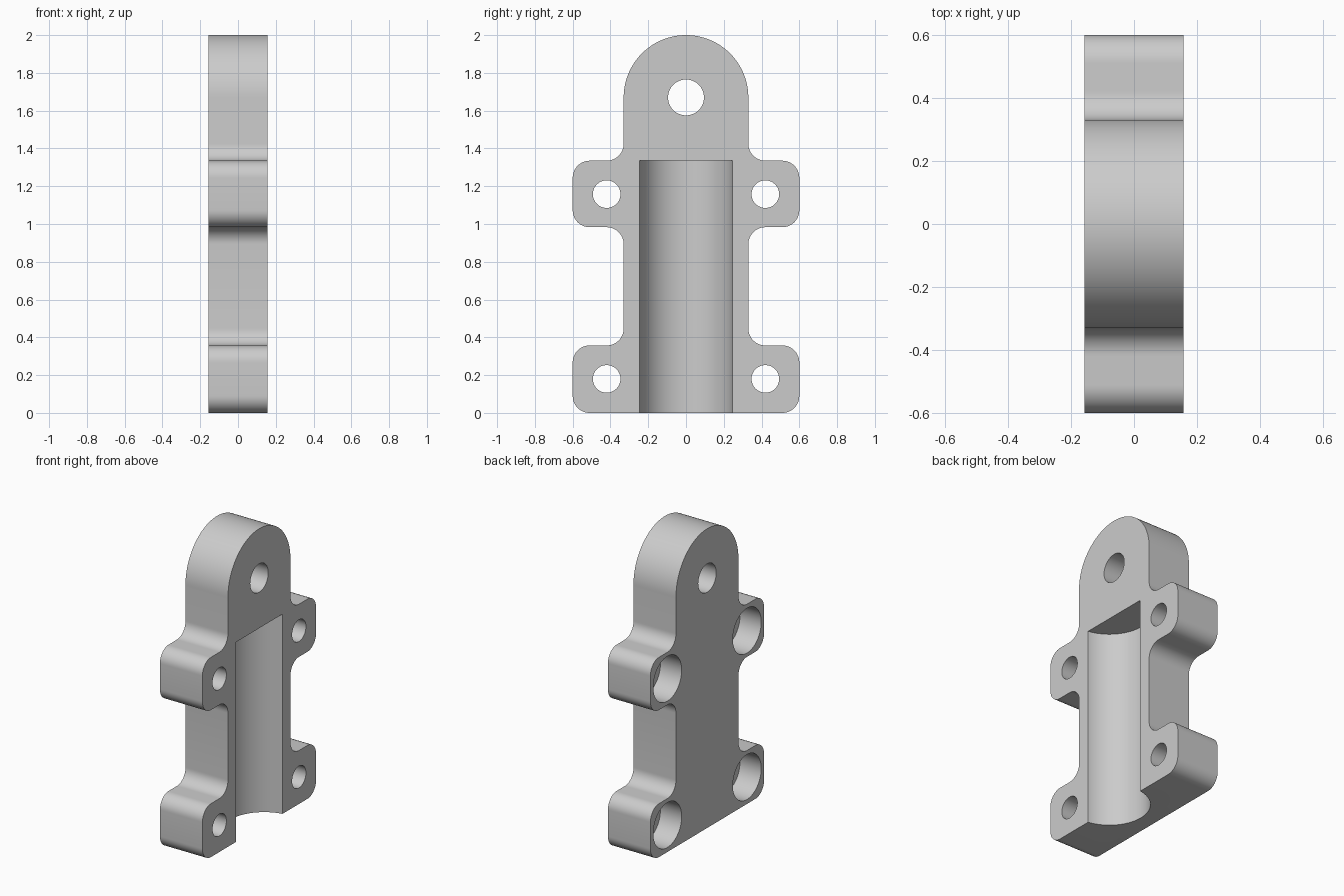
import bpy, bmesh, math
from mathutils import Vector, Matrix

cube = bpy.data.objects.get("Cube")
if cube:
    bpy.data.objects.remove(cube, do_unlink=True)

HALF = 0.157          # half thickness of the plate
FILLET = 0.09         # pad corners and inner corners
DOME = 0.33           # rounded top, also half width of the body
PAD = 0.6             # half width across the pads

grey = bpy.data.materials.new("light_grey")
grey.use_nodes = True
color = (0.6, 0.6, 0.6, 1)
grey.diffuse_color = color
grey.node_tree.nodes["Principled BSDF"].inputs["Base Color"].default_value = color


def round_corner(before, corner, after, radius, steps):
    """Arc points that replace a right-angled corner."""
    u, v = (before - corner).normalized(), (after - corner).normalized()
    centre = corner + radius * (u + v)
    angles = [math.pi / 2 * i / steps for i in range(steps + 1)]
    return [centre - radius * (v * math.cos(t) + u * math.sin(t)) for t in angles]


def make_object(name, bm):
    bmesh.ops.recalc_face_normals(bm, faces=bm.faces)
    mesh = bpy.data.meshes.new(name)
    bm.to_mesh(mesh)
    bm.free()
    mesh.materials.append(grey)
    obj = bpy.data.objects.new(name, mesh)
    bpy.context.collection.objects.link(obj)
    return obj


def cylinder(name, radius, length, matrix, segments=64):
    bm = bmesh.new()
    bmesh.ops.create_cone(bm, cap_ends=True, segments=segments, radius1=radius,
                          radius2=radius, depth=length, matrix=matrix)
    return make_object(name, bm)


def bore(name, radius, x_from, x_to, y, z):
    """Cylinder running along x."""
    place = Matrix.Translation(((x_from + x_to) / 2, y, z)) @ Matrix.Rotation(math.pi / 2, 4, "Y")
    return cylinder(name, radius, x_to - x_from, place)


# Plate outline: one half as right-angled corners, bottom to top
half = [(PAD, 0), (PAD, 0.357), (DOME, 0.357), (DOME, 0.983),
        (PAD, 0.983), (PAD, 1.335), (DOME, 1.335), (DOME, 2)]
path = [Vector(p) for p in [(0, 0)] + half + [(0, 2)]]
side = []
for before, corner, after in zip(path, path[1:], path[2:]):
    top = corner is path[-2]
    side += round_corner(before, corner, after, DOME if top else FILLET, 32 if top else 12)
outline = side + [Vector((-p.x, p.y)) for p in reversed(side[:-1])]

bm = bmesh.new()
face = bm.faces.new([bm.verts.new((-HALF, p.x, p.y)) for p in outline])
extruded = bmesh.ops.extrude_face_region(bm, geom=[face])["geom"]
bmesh.ops.translate(bm, vec=(2 * HALF, 0, 0),
                    verts=[v for v in extruded if isinstance(v, bmesh.types.BMVert)])
plate = make_object("bracket_plate", bm)

# Round channel open at the bottom, and the top hanging hole
cutters = [
    cylinder("channel_cutter", 0.248, 1.835,
             Matrix.Translation((HALF + 0.037, 0, 1.335 - 1.835 / 2)), 96),
    bore("top_hole_cutter", 0.095, -0.4, 0.4, 0, 1.67),
]
# Counterbored screw holes in the four pads
for y in (-0.42, 0.42):
    for z in (0.18, 1.158):
        cutters.append(bore("screw_hole_cutter", 0.073, -0.4, 0.4, y, z))
        cutters.append(bore("counterbore_cutter", 0.15, -0.4, 0.0, y, z))

bpy.ops.object.select_all(action="DESELECT")
plate.select_set(True)
bpy.context.view_layer.objects.active = plate
for cutter in cutters:
    cutter.hide_render = True
    mod = plate.modifiers.new("cut", "BOOLEAN")
    mod.operation = "DIFFERENCE"
    mod.solver = "EXACT"
    mod.object = cutter
    bpy.ops.object.modifier_apply(modifier=mod.name)
    bpy.data.objects.remove(cutter, do_unlink=True)

bpy.ops.object.shade_smooth_by_angle(angle=math.radians(30))
